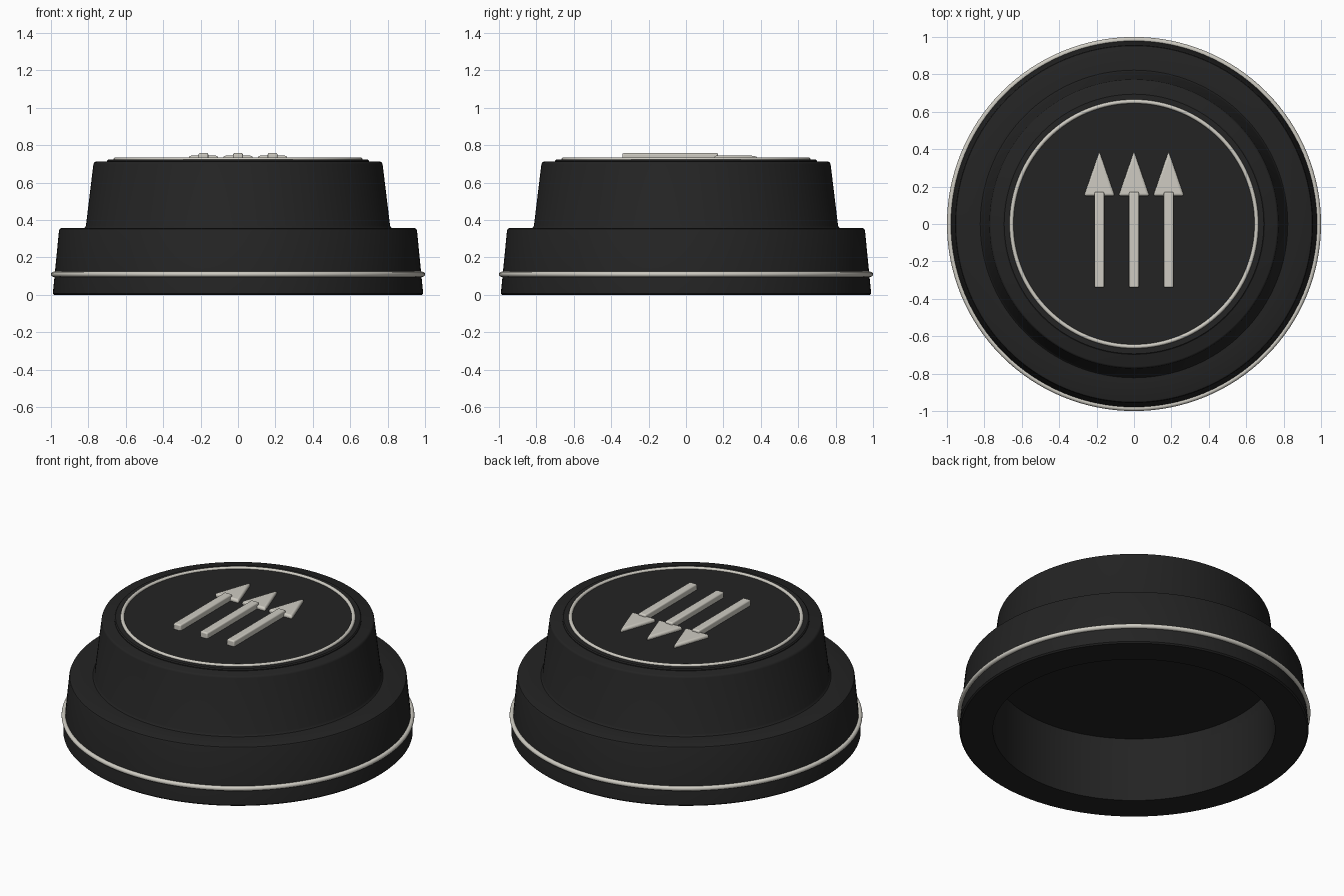
import bpy, bmesh, math

old = bpy.data.objects.get("Cube")
if old:
    bpy.data.objects.remove(old, do_unlink=True)


def make_material(name, rgb):
    mat = bpy.data.materials.new(name)
    mat.use_nodes = True
    mat.diffuse_color = (*rgb, 1)
    mat.node_tree.nodes["Principled BSDF"].inputs["Base Color"].default_value = (*rgb, 1)
    return mat


black = make_material("matte black", (0.017, 0.017, 0.017))
ivory = make_material("warm off white", (0.62, 0.60, 0.54))


def finish(name, bm, mat, bevel=0):
    """Turn a bmesh into a named, shaded object."""
    bmesh.ops.recalc_face_normals(bm, faces=bm.faces)
    mesh = bpy.data.meshes.new(name)
    bm.to_mesh(mesh)
    bm.free()
    mesh.materials.append(mat)
    obj = bpy.data.objects.new(name, mesh)
    bpy.context.collection.objects.link(obj)
    if bevel:
        mod = obj.modifiers.new("soft edges", "BEVEL")
        mod.width = bevel
        mod.segments = 3
    bpy.ops.object.select_all(action="DESELECT")
    obj.select_set(True)
    bpy.context.view_layer.objects.active = obj
    bpy.ops.object.shade_smooth_by_angle(angle=math.radians(35))
    return obj


def lathe(name, profile, mat, closed=False, steps=128):
    """Revolve (radius, height) points around the vertical axis."""
    bm = bmesh.new()
    verts = [bm.verts.new((r, 0, z)) for r, z in profile]
    pairs = list(zip(verts, verts[1:]))
    if closed:
        pairs.append((verts[-1], verts[0]))
    edges = [bm.edges.new(p) for p in pairs]
    bmesh.ops.spin(bm, geom=verts + edges, axis=(0, 0, 1), cent=(0, 0, 0),
                   angle=math.tau, steps=steps, use_duplicate=False)
    bmesh.ops.remove_doubles(bm, verts=bm.verts, dist=1e-4)
    return finish(name, bm, mat)


def hoop(name, radius, height, thick, mat):
    """Round-section ring."""
    angles = [math.tau * i / 12 for i in range(12)]
    section = [(radius + thick * math.cos(a), height + thick * math.sin(a)) for a in angles]
    return lathe(name, section, mat, closed=True)


def plate(name, outline, bottom, top, mat, bevel):
    """Extrude a flat outline upward and round its edges."""
    bm = bmesh.new()
    face = bm.faces.new([bm.verts.new((x, y, bottom)) for x, y in outline])
    up = bmesh.ops.extrude_face_region(bm, geom=[face])["geom"]
    bmesh.ops.translate(bm, vec=(0, 0, top - bottom),
                        verts=[v for v in up if isinstance(v, bmesh.types.BMVert)])
    return finish(name, bm, mat, bevel)


# Hollow skirt with softened rims
lathe("base_skirt", [(0.80, 0), (0.982, 0), (0.99, 0.008), (0.957, 0.345),
                     (0.953, 0.353), (0.945, 0.357), (0.80, 0.357)], black, closed=True)

# Upper body, closing the hollow with a flat ceiling
lathe("upper_body", [(0, 0.40), (0.795, 0.40), (0.80, 0.35), (0.83, 0.35), (0.82, 0.359),
                     (0.813, 0.37), (0.773, 0.70), (0.769, 0.708),
                     (0.762, 0.712), (0, 0.712)], black)

# Thin raised disc on top
lathe("top_plate", [(0.70, 0.70), (0.70, 0.717), (0.694, 0.723), (0, 0.723)], black)

# Light trim rings
hoop("base_trim_ring", 0.986, 0.11, 0.014, ivory)
hoop("top_trim_ring", 0.655, 0.724, 0.011, ivory)

# Three raised arrows pointing to the back
for side, x in (("right", -0.185), ("middle", 0), ("left", 0.185)):
    w = 0.026
    plate(side + "_arrow_shaft", [(x - w, -0.34), (x + w, -0.34), (x + w, 0.172), (x - w, 0.172)],
          0.715, 0.758, ivory, 0.008)
    plate(side + "_arrow_head", [(x - 0.083, 0.15), (x + 0.083, 0.15), (x, 0.39)],
          0.715, 0.744, ivory, 0.012)
